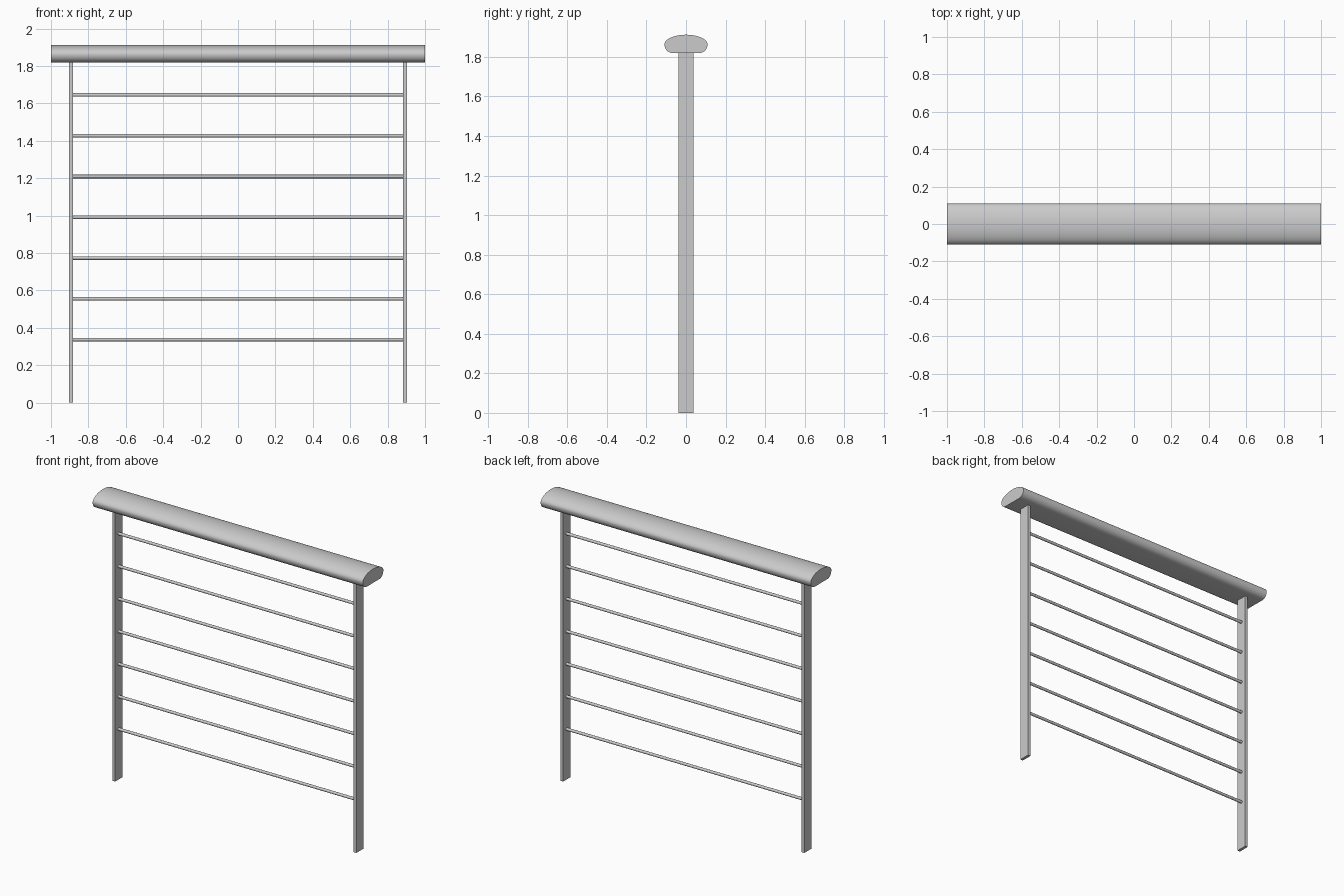
import bpy, bmesh, math

if "Cube" in bpy.data.objects:
    bpy.data.objects.remove(bpy.data.objects["Cube"])


def finish(name, bm, angle=None):
    bmesh.ops.recalc_face_normals(bm, faces=bm.faces)
    mesh = bpy.data.meshes.new(name)
    bm.to_mesh(mesh)
    bm.free()
    ob = bpy.data.objects.new(name, mesh)
    bpy.context.collection.objects.link(ob)
    if angle:
        bpy.context.view_layer.objects.active = ob
        ob.select_set(True)
        bpy.ops.object.shade_smooth_by_angle(angle=math.radians(angle))
        ob.select_set(False)
    return ob


def extrude_x(name, profile, x0, x1, angle=None):
    """Extrude a closed (y, z) profile from x0 to x1."""
    bm = bmesh.new()
    face = bm.faces.new([bm.verts.new((x0, y, z)) for y, z in profile])
    ext = bmesh.ops.extrude_face_region(bm, geom=[face])
    verts = [v for v in ext["geom"] if isinstance(v, bmesh.types.BMVert)]
    bmesh.ops.translate(bm, verts=verts, vec=(x1 - x0, 0, 0))
    return finish(name, bm, angle)


def arc(cy, cz, ry, rz, a0, a1, n):
    pts = []
    for i in range(n + 1):
        a = math.radians(a0 + (a1 - a0) * i / n)
        pts.append((cy + ry * math.cos(a), cz + rz * math.sin(a)))
    return pts


# Handrail: domed top, rounded sides, flat underside
rail = arc(0, 1.862, 0.109, 0.05, 0, 180, 32)
rail += arc(-0.066, 1.862, 0.043, 0.043, 180, 270, 8)[1:]
rail += arc(0.066, 1.862, 0.043, 0.043, 270, 360, 8)[:-1]
extrude_x("handrail", rail, -1, 1, 40)

# Flat bar posts
post = [(-0.038, 0), (0.038, 0), (0.038, 1.822), (-0.038, 1.822)]
for side, name in ((-1, "left_post"), (1, "right_post")):
    extrude_x(name, post, side * 0.893 - 0.01, side * 0.893 + 0.01)

# Horizontal round infill rods
for i in range(7):
    z = 0.337 + i * 0.218
    rod = arc(0, z, 0.0095, 0.0095, 0, 360, 24)[:-1]
    extrude_x(f"infill_rod_{i + 1}", rod, -0.885, 0.885, 40)
